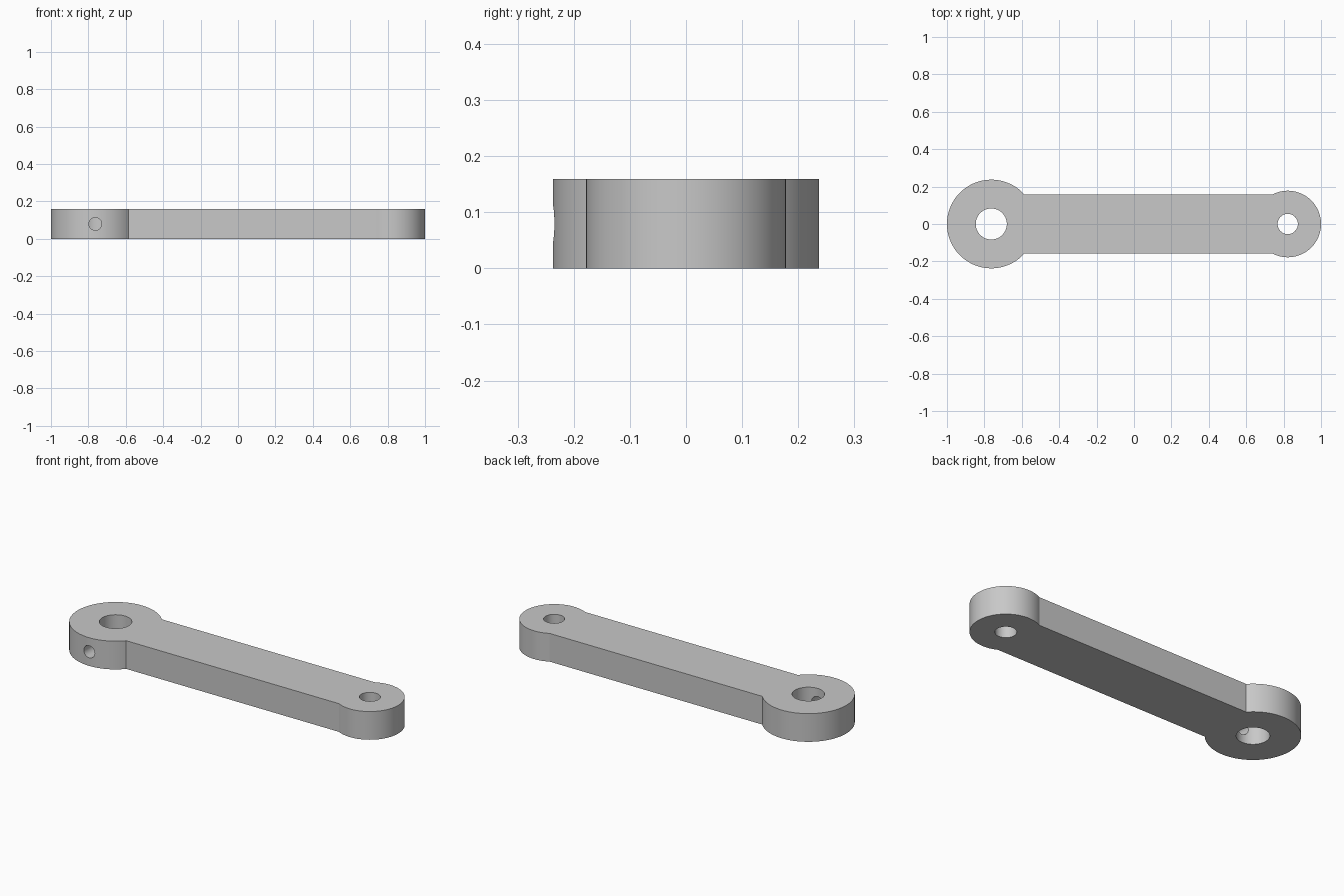
import bpy
import bmesh
import math
from mathutils import Matrix

if "Cube" in bpy.data.objects:
    bpy.data.objects.remove(bpy.data.objects["Cube"], do_unlink=True)

HEIGHT = 0.159
HALF_WIDTH = 0.158
BIG_X, BIG_R, BIG_BORE = -0.763, 0.237, 0.083
SMALL_X, SMALL_R, SMALL_BORE = 0.822, 0.178, 0.054
PIN_R = 0.034

# Plain grey metal
grey = bpy.data.materials.new("grey_metal")
grey.use_nodes = True
colour = (0.58, 0.58, 0.58, 1.0)
grey.diffuse_color = colour
grey.node_tree.nodes["Principled BSDF"].inputs["Base Color"].default_value = colour


def arc(cx, radius, start, end, steps):
    return [(cx + radius * math.cos(a), radius * math.sin(a))
            for a in (start + (end - start) * i / steps for i in range(steps + 1))]


def add_object(name, bm):
    mesh = bpy.data.meshes.new(name)
    bm.to_mesh(mesh)
    bm.free()
    mesh.materials.append(grey)
    obj = bpy.data.objects.new(name, mesh)
    bpy.context.collection.objects.link(obj)
    return obj


def cylinder_cutter(name, radius, depth, matrix):
    bm = bmesh.new()
    bmesh.ops.create_cone(bm, cap_ends=True, segments=64, radius1=radius,
                          radius2=radius, depth=depth, matrix=matrix)
    obj = add_object(name, bm)
    obj.hide_render = True
    return obj


# Link arm: two round ends joined by a straight bar, as one extruded outline
big_angle = math.asin(HALF_WIDTH / BIG_R)
small_angle = math.pi - math.asin(HALF_WIDTH / SMALL_R)
outline = (arc(SMALL_X, SMALL_R, -small_angle, small_angle, 64)
           + arc(BIG_X, BIG_R, big_angle, 2 * math.pi - big_angle, 80))
bm = bmesh.new()
base = bm.faces.new([bm.verts.new((x, y, 0)) for x, y in outline])
top = bmesh.ops.extrude_face_region(bm, geom=[base])
bmesh.ops.translate(bm, vec=(0, 0, HEIGHT),
                    verts=[v for v in top["geom"] if isinstance(v, bmesh.types.BMVert)])
bmesh.ops.recalc_face_normals(bm, faces=bm.faces)
arm = add_object("link_arm", bm)

# Two vertical bores, and a pin hole running from the front into the big bore
mid = HEIGHT / 2
cutters = [
    cylinder_cutter("big_bore_cutter", BIG_BORE, 0.4, Matrix.Translation((BIG_X, 0, mid))),
    cylinder_cutter("small_bore_cutter", SMALL_BORE, 0.4, Matrix.Translation((SMALL_X, 0, mid))),
    cylinder_cutter("pin_hole_cutter", PIN_R, 0.3,
                    Matrix.Translation((BIG_X, -0.15, mid)) @ Matrix.Rotation(math.pi / 2, 4, 'X')),
]
bpy.ops.object.select_all(action='DESELECT')
bpy.context.view_layer.objects.active = arm
arm.select_set(True)
for cutter in cutters:
    cut = arm.modifiers.new(cutter.name, 'BOOLEAN')
    cut.operation = 'DIFFERENCE'
    cut.solver = 'EXACT'
    cut.object = cutter
    bpy.ops.object.modifier_apply(modifier=cut.name)
    bpy.data.objects.remove(cutter, do_unlink=True)

# Round walls smooth, rims and corners sharp
bpy.ops.object.shade_smooth_by_angle(angle=math.radians(25))
